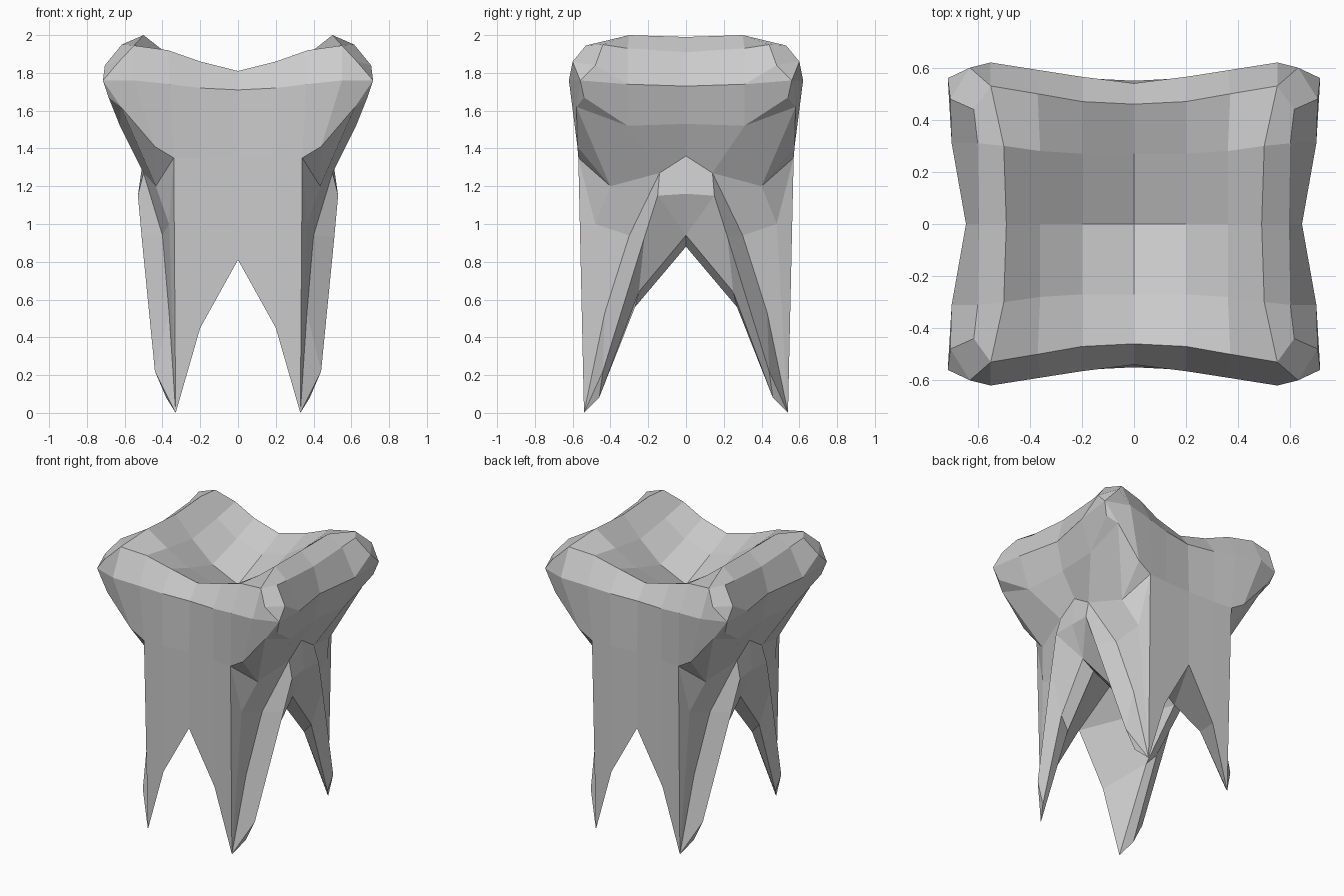
import bpy
import bmesh

# Remove the default object
cube = bpy.data.objects.get("Cube")
if cube:
    bpy.data.objects.remove(cube, do_unlink=True)

enamel = bpy.data.materials.new("grey enamel")
enamel.use_nodes = True
colour = (.6, .6, .6, 1)
enamel.diffuse_color = colour
enamel.node_tree.nodes["Principled BSDF"].inputs["Base Color"].default_value = colour

bm = bmesh.new()


def row(*points):
    """Make a row of vertices from coordinates."""
    return [bm.verts.new(p) for p in points]


def face(*verts):
    bm.faces.new(verts)


def bridge(upper, lower):
    """Join two rows of equal length with quads."""
    for k in range(len(upper) - 1):
        face(upper[k], upper[k + 1], lower[k + 1], lower[k])


# Quarter of the crown: rows run from the middle of the back to the middle of the side
pit = row((0, 0, 1.62), (.2, 0, 1.71), (.36, 0, 1.85), (.49, 0, 1.99))
bowl = row((0, .27, 1.73), (.2, .27, 1.79), (.36, .28, 1.89), (.5, .3, 2))
rim = row((0, .46, 1.81), (.2, .47, 1.86), (.37, .5, 1.92), (.55, .53, 1.945),
          (.615, .44, 1.95), (.6, .31, 1.93), (.595, 0, 1.91))
knob = row((.63, .6, 1.86), (.705, .48, 1.84))
bulge = row((0, .54, 1.71), (.2, .565, 1.72), (.36, .59, 1.74), (.55, .62, 1.76),
            (.715, .56, 1.76), (.7, .31, 1.74), (.645, 0, 1.73))
neck = row((0, .55, 1.35), (.2, .56, 1.35), (.34, .57, 1.35), (.44, .575, 1.41),
           (.62, .58, 1.62), (.625, .31, 1.52), (.6, 0, 1.53))
jowl, = row((.685, .54, 1.67))

bridge(pit, bowl)
bridge(bowl, rim[:4])
bridge([bowl[3], pit[3]], rim[5:])
face(bowl[3], rim[3], rim[4], rim[5])
bridge(rim[:4], bulge[:4])
bridge(rim[5:], bulge[5:])
bridge(bulge[:5], neck[:5])
bridge(bulge[5:], neck[5:])

# Rounded corner of the crown
face(rim[3], rim[4], knob[1], knob[0])
face(knob[0], knob[1], bulge[4])
face(rim[3], knob[0], bulge[4], bulge[3])
face(rim[4], rim[5], bulge[5], knob[1])
face(knob[1], bulge[5], bulge[4])
face(bulge[4], jowl, neck[4])
face(bulge[4], bulge[5], neck[5], jowl)
face(jowl, neck[5], neck[4])

# Quarter of the roots: edges of one root, from top to bottom
tip, = row((.33, .54, 0))
gap = row((0, .55, .81), (.2, .55, .45))
hollow = row((.435, .4, 1.2), (.365, .48, 1))
crease = row((.5, 0, 1.36), (.5, .14, 1.27), (.4, .3, .94), (.365, .43, .53))
ridge = row((.52, 0, 1.16), (.53, .15, 1.15), (.51, .22, .93), (.44, .44, .22))
lip = row((.43, 0, .94), (.4, .25, .64), (.38, .46, .08))
vault = row((.34, 0, .88), (.33, .27, .56))
peak, = row((0, 0, 1.15))

# Broad wall with its gap
bridge(neck[:2], gap)
face(neck[1], neck[2], tip, gap[1])

# Hollow flank between the broad wall and the crease
face(neck[2], neck[3], hollow[0])
face(neck[3], neck[4], hollow[0])
face(neck[2], hollow[0], hollow[1])
face(neck[2], hollow[1], tip)
face(neck[4], neck[5], crease[1], hollow[0])
face(neck[5], neck[6], crease[0], crease[1])
bridge(hollow, crease[1:3])
face(hollow[1], crease[2], crease[3])
face(hollow[1], crease[3], tip)
face(crease[3], ridge[3], tip)

# Flared side arch, from the crease out to the ridge and back to the lip
bridge(crease, ridge)
face(ridge[0], ridge[1], lip[0])
face(ridge[1], ridge[2], lip[1], lip[0])
face(ridge[2], ridge[3], lip[2], lip[1])
face(ridge[3], tip, lip[2])

# Vaulted underside between the roots
bridge(lip[:2], vault)
face(vault[1], lip[1], lip[2], tip)
face(vault[1], tip, gap[1])
face(gap[0], gap[1], vault[1], vault[0])
face(gap[0], vault[0], peak)

# Mirror the quarter into all four corners
for axis in range(2):
    parts = bm.verts[:] + bm.edges[:] + bm.faces[:]
    for item in bmesh.ops.duplicate(bm, geom=parts)["geom"]:
        if isinstance(item, bmesh.types.BMVert):
            item.co[axis] *= -1
    bmesh.ops.remove_doubles(bm, verts=bm.verts[:], dist=.001)
bmesh.ops.recalc_face_normals(bm, faces=bm.faces[:])

mesh = bpy.data.meshes.new("molar_tooth")
bm.to_mesh(mesh)
bm.free()
mesh.materials.append(enamel)
tooth = bpy.data.objects.new("molar_tooth", mesh)
bpy.context.collection.objects.link(tooth)
